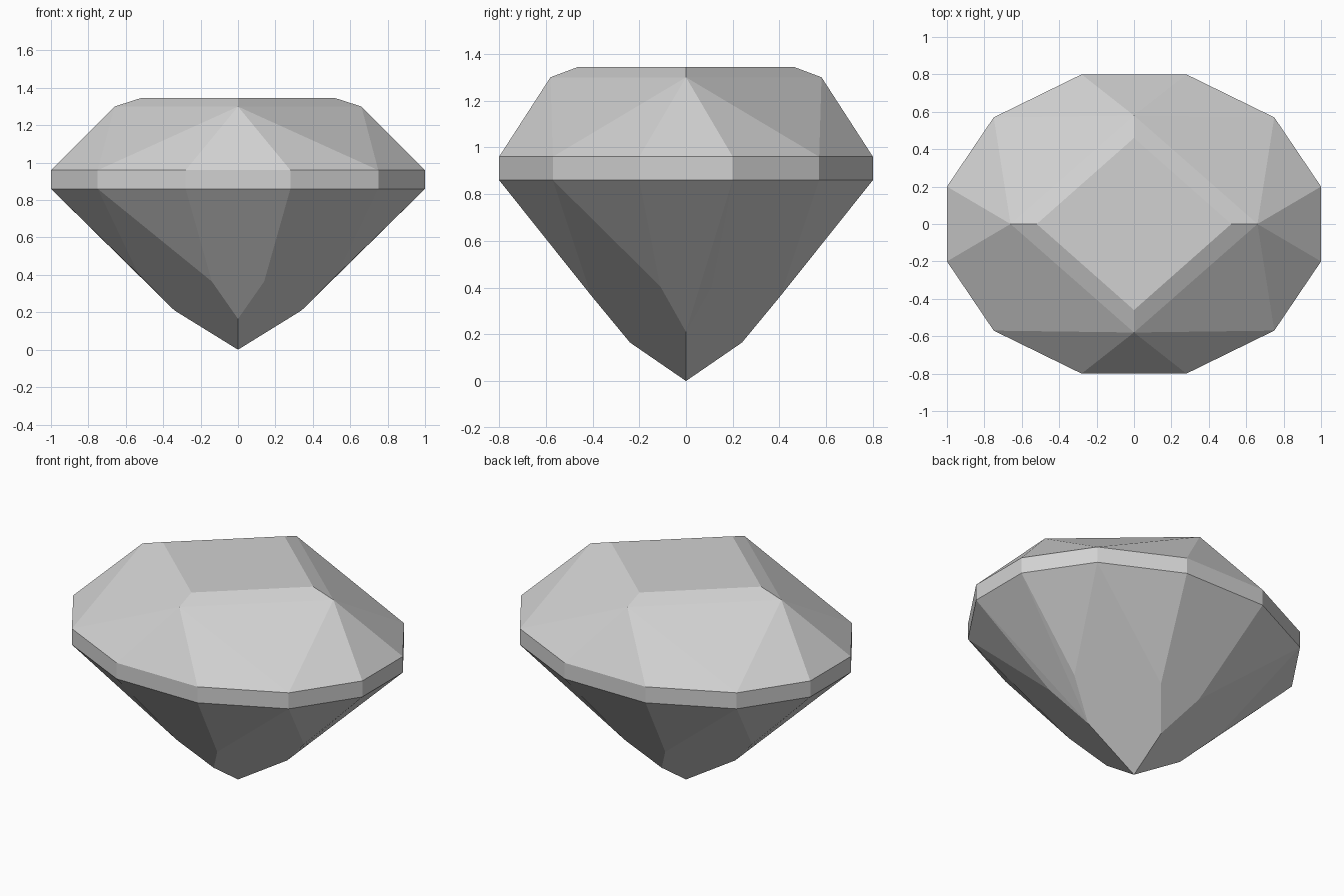
import bpy
import bmesh

cube = bpy.data.objects.get("Cube")
if cube:
    bpy.data.objects.remove(cube, do_unlink=True)

stone = bpy.data.materials.new("pale_grey_stone")
stone.use_nodes = True
GREY = (0.64, 0.64, 0.64, 1.0)
stone.diffuse_color = GREY
stone.node_tree.nodes["Principled BSDF"].inputs["Base Color"].default_value = GREY

GIRDLE_TOP, GIRDLE_BOTTOM = 0.96, 0.86


def mirrored(points):
    """Repeat points in all four quadrants, without duplicates."""
    return sorted({(sx * x + 0.0, sy * y + 0.0, z)
                   for x, y, z in points for sx in (1, -1) for sy in (1, -1)})


def outline(z):
    """Twelve-sided outline of the girdle at one height (one quadrant)."""
    return [(1.0, 0.2, z), (0.75, 0.57, z), (0.28, 0.8, z)]


def faceted_part(name, points, open_heights):
    """Convex faceted shell, left open where it meets its neighbours."""
    bm = bmesh.new()
    for p in mirrored(points):
        bm.verts.new(p)
    bmesh.ops.convex_hull(bm, input=bm.verts[:])
    caps = [f for f in bm.faces
            if any(all(abs(v.co.z - h) < 1e-4 for v in f.verts) for h in open_heights)]
    bmesh.ops.delete(bm, geom=caps, context='FACES')
    # merge coplanar triangles into clean facets
    bmesh.ops.dissolve_limit(bm, angle_limit=0.02, verts=bm.verts[:], edges=bm.edges[:])
    bmesh.ops.recalc_face_normals(bm, faces=bm.faces[:])
    mesh = bpy.data.meshes.new(name)
    bm.to_mesh(mesh)
    bm.free()
    mesh.materials.append(stone)
    obj = bpy.data.objects.new(name, mesh)
    bpy.context.collection.objects.link(obj)
    return obj


# Crown: diamond-shaped table, its narrow bevel and the upper facets
table = [(0.52, 0, 1.345), (0, 0.46, 1.345)]
shoulder = [(0.66, 0, 1.3), (0, 0.58, 1.3)]
faceted_part("crown", table + shoulder + outline(GIRDLE_TOP), [GIRDLE_TOP])

# Girdle: upright band around the widest part
faceted_part("girdle", outline(GIRDLE_TOP) + outline(GIRDLE_BOTTOM),
             [GIRDLE_TOP, GIRDLE_BOTTOM])


# Pavilion: four main facets sloping to the point, cut by side facets
def main_facet(x, y):
    return (x, y, 0.618 * x + 0.687 * y)


lower = [main_facet(x, y) for x, y in
         ((0, 0), (0.34, 0), (0, 0.24), (0.14, 0.405), (0.533, 0.11))]
faceted_part("pavilion", lower + outline(GIRDLE_BOTTOM), [GIRDLE_BOTTOM])
